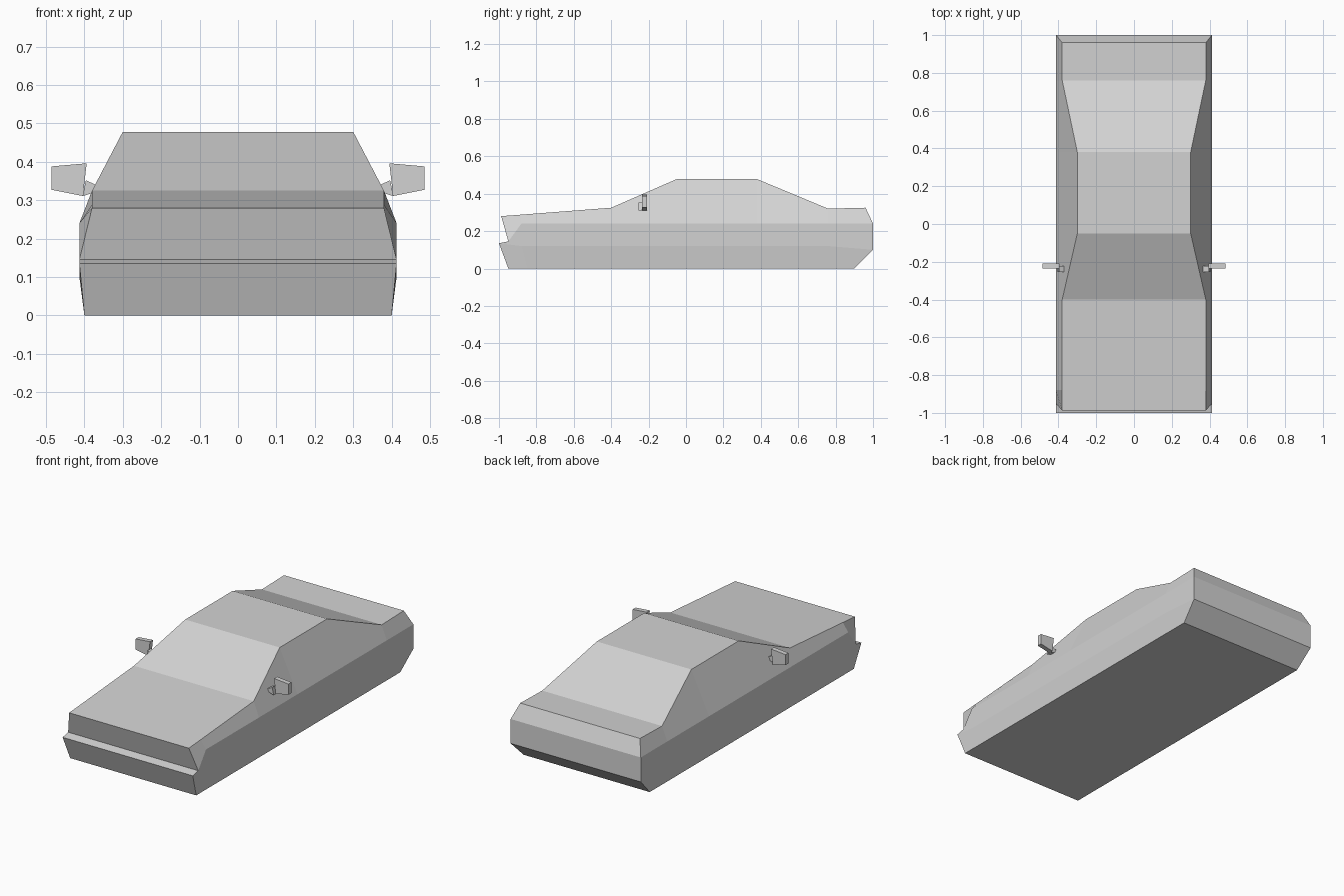
import bpy
import bmesh

cube = bpy.data.objects.get("Cube")
if cube:
    bpy.data.objects.remove(cube, do_unlink=True)

# Single paint colour
paint = bpy.data.materials.new("light_grey_paint")
paint.use_nodes = True
colour = (0.65, 0.65, 0.65, 1)
paint.diffuse_color = colour
paint.node_tree.nodes["Principled BSDF"].inputs["Base Color"].default_value = colour


def loft(name, rings):
    """Skin closed rings of equal length, capping both ends."""
    bm = bmesh.new()
    rows = [[bm.verts.new(p) for p in ring] for ring in rings]
    n = len(rows[0])
    for a, b in zip(rows, rows[1:]):
        for i in range(n):
            j = (i + 1) % n
            bm.faces.new((a[i], a[j], b[j], b[i]))
    for row in (rows[0], rows[-1]):
        for i in range(n // 2 - 1):
            bm.faces.new((row[i], row[i + 1], row[n - 2 - i], row[n - 1 - i]))
    bmesh.ops.recalc_face_normals(bm, faces=bm.faces)
    mesh = bpy.data.meshes.new(name)
    bm.to_mesh(mesh)
    bm.free()
    mesh.materials.append(paint)
    obj = bpy.data.objects.new(name, mesh)
    bpy.context.collection.objects.link(obj)
    return obj


# Body: (y, z) along four rails, nose to tail; the top rail also narrows
sill = [(y, 0) for y in (-0.95, -0.85, -0.4, -0.05, 0.38, 0.76, 0.9)]
bumper = [(-1, 0.135), (-0.88, 0.12), (-0.4, 0.12), (-0.05, 0.12),
          (0.38, 0.12), (0.76, 0.12), (1, 0.1)]
waist = [(-0.95, 0.145), (-0.88, 0.24), (-0.4, 0.24), (-0.05, 0.24),
         (0.38, 0.24), (0.76, 0.24), (1, 0.24)]
top = [(-0.988, 0.28), (-0.88, 0.288), (-0.4, 0.325), (-0.05, 0.478),
       (0.38, 0.478), (0.76, 0.32), (0.96, 0.325)]
top_width = [0.38, 0.38, 0.38, 0.3, 0.3, 0.38, 0.38]

rings = []
for s, b, w, t, tw in zip(sill, bumper, waist, top, top_width):
    half = [(0.4, *s), (0.413, *b), (0.413, *w), (tw, *t)]
    rings.append(half + [(-x, y, z) for x, y, z in reversed(half)])
loft("car_body", rings)


# Door mirrors: tapered plates on short stems, one pair per side
def extrude_y(name, outline, y0, y1, side):
    return loft(name, [[(side * x, y, z) for x, z in outline] for y in (y0, y1)])


plate = [(0.404, 0.311), (0.485, 0.327), (0.485, 0.388), (0.394, 0.396)]
stem = [(0.36, 0.325), (0.405, 0.31), (0.396, 0.352), (0.36, 0.335)]
for label, side in (("left", 1), ("right", -1)):
    extrude_y(label + "_mirror", plate, -0.235, -0.208, side)
    extrude_y(label + "_mirror_stem", stem, -0.255, -0.222, side)
